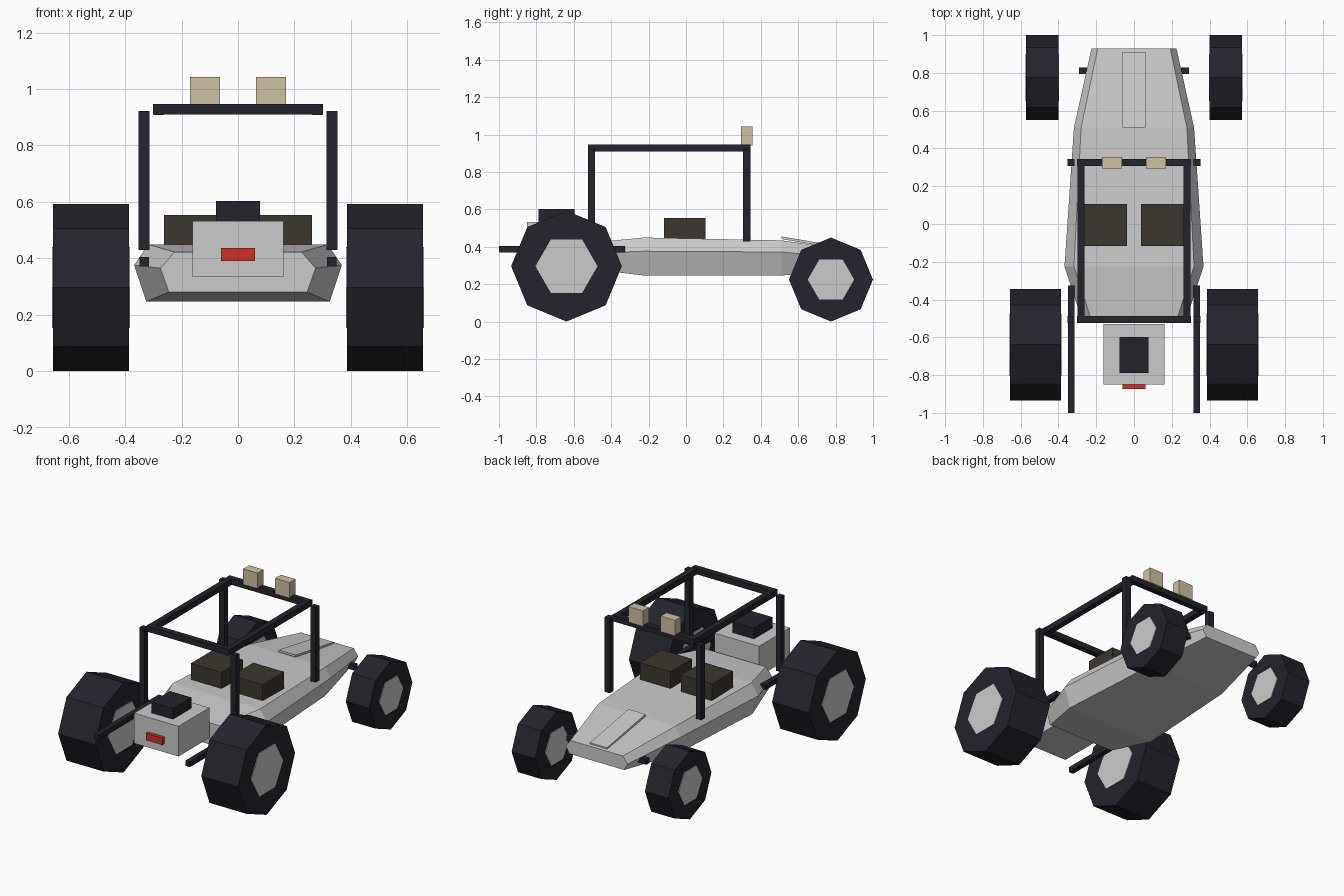
import bpy, math

if "Cube" in bpy.data.objects:
    bpy.data.objects.remove(bpy.data.objects["Cube"])


def material(name, rgb):
    m = bpy.data.materials.new(name)
    m.diffuse_color = (*rgb, 1)
    m.use_nodes = True
    m.node_tree.nodes["Principled BSDF"].inputs["Base Color"].default_value = m.diffuse_color
    return m


GREY = material("light grey", (0.60, 0.60, 0.60))
DARK = material("dark rubber", (0.017, 0.017, 0.026))
BROWN = material("seat brown", (0.048, 0.037, 0.028))
TAN = material("lamp tan", (0.62, 0.54, 0.36))
RED = material("red", (0.62, 0.03, 0.02))


def make(name, verts, faces, mat):
    me = bpy.data.meshes.new(name)
    me.from_pydata(verts, [], faces)
    me.materials.append(mat)
    ob = bpy.data.objects.new(name, me)
    bpy.context.collection.objects.link(ob)
    return ob


def loft(name, rings, mat):
    """Join equal rings of points into a closed solid."""
    n = len(rings[0])
    verts = [p for r in rings for p in r]
    faces = [(k * n + i, k * n + (i + 1) % n, (k + 1) * n + (i + 1) % n, (k + 1) * n + i)
             for k in range(len(rings) - 1) for i in range(n)]
    faces += [tuple(reversed(range(n))), tuple(range(len(verts) - n, len(verts)))]
    ob = make(name, verts, faces, mat)
    import bmesh
    bm = bmesh.new()
    bm.from_mesh(ob.data)
    bmesh.ops.recalc_face_normals(bm, faces=bm.faces)
    bm.to_mesh(ob.data)
    bm.free()
    return ob


def box(name, x, y, z, mat):
    return loft(name, [[(x[0], y[0], c), (x[1], y[0], c), (x[1], y[1], c), (x[0], y[1], c)]
                       for c in z], mat)


def disc(name, sides, r, x, y, z, mat):
    """Flat-sided cylinder along x."""
    a = [math.tau * i / sides for i in range(sides)]
    return loft(name, [[(c, y + r * math.cos(t), z + r * math.sin(t)) for t in a] for c in x], mat)


def bar(name, x, y, z, mat=DARK, h=0.019):
    """Square bar; a single number is a centre line, a pair is a span."""
    span = lambda v: v if isinstance(v, tuple) else (v - h, v + h)
    return box(name, span(x), span(y), span(z), mat)


# Hull: y, then (half width, height) of bottom, middle and top edges
sections = [(-0.51, (0.245, 0.28), (0.275, 0.365), (0.225, 0.422)),
            (-0.225, (0.325, 0.246), (0.368, 0.376), (0.318, 0.449)),
            (0.51, (0.28, 0.246), (0.318, 0.372), (0.28, 0.434)),
            (0.93, (0.20, 0.285), (0.225, 0.33), (0.192, 0.375))]
rings = []
for y, *pts in sections:
    rings.append([(w, y, z) for w, z in pts] + [(-w, y, z) for w, z in reversed(pts)])
loft("hull", rings, GREY)

# Sloping plate on the nose
loft("nose_plate", [[(-0.062, y, z - 0.014), (0.062, y, z - 0.014), (0.062, y, z), (-0.062, y, z)]
                    for y, z in ((0.51, 0.455), (0.91, 0.387))], GREY)

# Engine block, air intake and tail lamp
box("engine", (-0.162, 0.162), (-0.85, -0.53), (0.333, 0.532), GREY)
box("air_intake", (-0.078, 0.078), (-0.788, -0.597), (0.52, 0.603), DARK)
box("tail_lamp", (-0.06, 0.06), (-0.874, -0.84), (0.39, 0.436), RED)

# Paired parts
for s, side in ((-1, "left"), (1, "right")):
    def sx(a, b):
        return tuple(sorted((s * a, s * b)))
    for end, y, r, x0, x1, hub in (("rear", -0.639, 0.296, 0.387, 0.656, 0.166),
                                   ("front", 0.775, 0.2245, 0.40, 0.571, 0.124)):
        disc(f"{end}_tyre_{side}", 8, r, sx(x0, x1), y, r, DARK)
        disc(f"{end}_hub_{side}", 6, hub, sx(x0 - 0.004, x1 + 0.004), y, r, GREY)
    box(f"seat_{side}", sx(0.038, 0.262), (-0.117, 0.105), (0.43, 0.553), BROWN)
    box(f"roof_lamp_{side}", sx(0.064, 0.17), (0.295, 0.356), (0.94, 1.043), TAN)
    bar(f"rear_rail_{side}", s * 0.333, (-1.0, -0.326), 0.387, h=0.017)
    for end, y in (("rear", -0.505), ("front", 0.325)):
        bar(f"{end}_post_{side}", s * 0.333, y, (0.429, 0.922))
    bar(f"roof_side_bar_{side}", s * 0.281, (-0.524, 0.33), 0.927)

# Roof cross bars and front axle
for end, y in (("rear", -0.505), ("front", 0.325)):
    bar(f"{end}_roof_bar", (-0.301, 0.301), y, 0.928)
bar("front_axle", (-0.292, 0.292), 0.812, 0.322, h=0.017)
